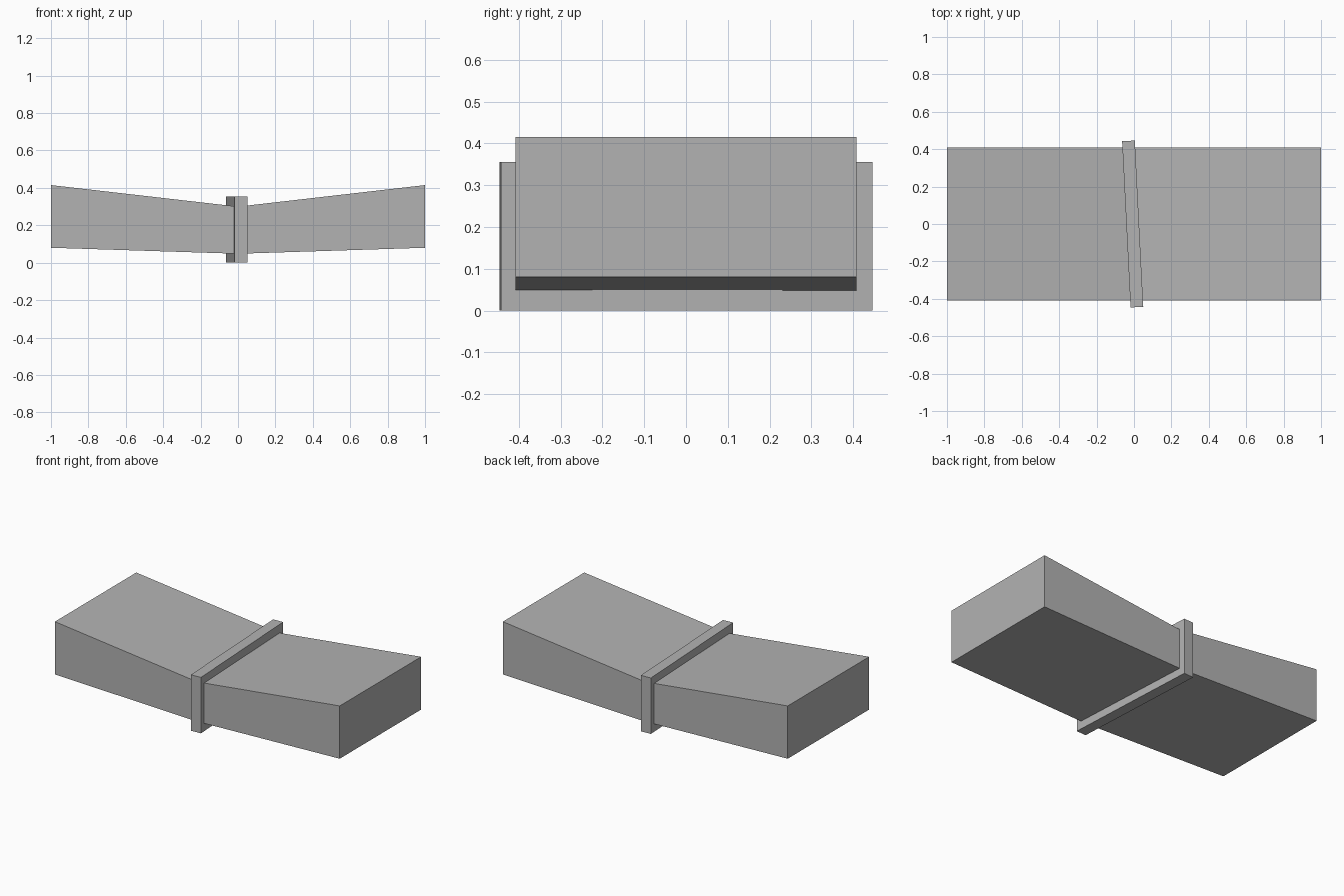
import bpy
import bmesh
import math

if "Cube" in bpy.data.objects:
    bpy.data.objects.remove(bpy.data.objects["Cube"])

grey = bpy.data.materials.new("plain_grey")
grey.use_nodes = True
colour = (0.45, 0.45, 0.45, 1)
grey.diffuse_color = colour
grey.node_tree.nodes["Principled BSDF"].inputs["Base Color"].default_value = colour


def add_object(name, bm):
    bmesh.ops.recalc_face_normals(bm, faces=bm.faces)
    mesh = bpy.data.meshes.new(name)
    bm.to_mesh(mesh)
    bm.free()
    mesh.materials.append(grey)
    obj = bpy.data.objects.new(name, mesh)
    bpy.context.collection.objects.link(obj)
    return obj


# Bow body: a pinched side profile extruded front to back
half_depth = 0.408
profile = [(-1, 0.08), (0, 0.048), (1, 0.08), (1, 0.415), (0, 0.3), (-1, 0.415)]
bm = bmesh.new()
face = bm.faces.new([bm.verts.new((x, -half_depth, z)) for x, z in profile])
result = bmesh.ops.extrude_face_region(bm, geom=[face])
back = [v for v in result["geom"] if isinstance(v, bmesh.types.BMVert)]
bmesh.ops.translate(bm, verts=back, vec=(0, 2 * half_depth, 0))
add_object("bow_body", bm)

# Centre band: a thin box wrapped round the pinch, turned slightly
bm = bmesh.new()
bmesh.ops.create_cube(bm, size=1)
bmesh.ops.scale(bm, vec=(0.068, 0.89, 0.355), verts=bm.verts)
band = add_object("centre_band", bm)
band.location = (-0.007, 0, 0.1775)
band.rotation_euler.z = math.radians(2.9)
